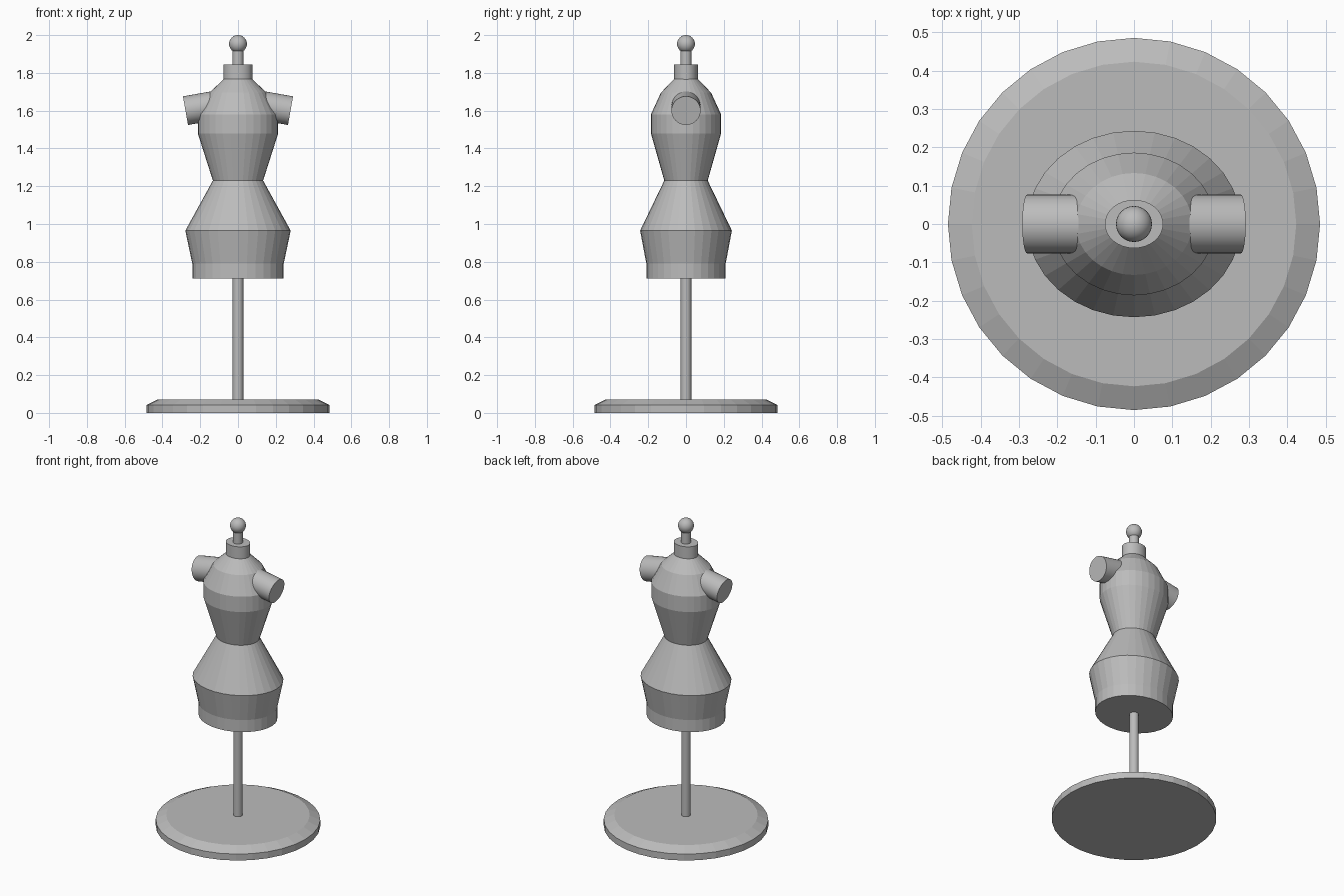
import bpy, bmesh, math
from mathutils import Vector, Matrix

if "Cube" in bpy.data.objects:
    bpy.data.objects.remove(bpy.data.objects["Cube"])

grey = bpy.data.materials.new("plain grey")
grey.diffuse_color = (0.5, 0.5, 0.5, 1)
grey.use_nodes = True
grey.node_tree.nodes["Principled BSDF"].inputs["Base Color"].default_value = grey.diffuse_color


def finish(bm, name, smooth=False):
    bmesh.ops.recalc_face_normals(bm, faces=bm.faces)
    me = bpy.data.meshes.new(name)
    bm.to_mesh(me)
    bm.free()
    me.materials.append(grey)
    ob = bpy.data.objects.new(name, me)
    bpy.context.collection.objects.link(ob)
    if smooth:
        bpy.ops.object.select_all(action='DESELECT')
        ob.select_set(True)
        bpy.context.view_layer.objects.active = ob
        bpy.ops.object.shade_smooth_by_angle(angle=math.radians(30))
    return ob


def loft(name, rings, sides=32, smooth=False, matrix=None):
    """Capped stack of elliptical rings given as (z, x radius, y radius)."""
    bm = bmesh.new()
    loops = []
    for z, rx, ry in rings:
        loops.append([bm.verts.new((rx * math.cos(math.tau * i / sides),
                                    ry * math.sin(math.tau * i / sides), z))
                      for i in range(sides)])
    for a, b in zip(loops, loops[1:]):
        for i in range(sides):
            j = (i + 1) % sides
            bm.faces.new((a[i], a[j], b[j], b[i]))
    bm.faces.new(loops[0][::-1])
    bm.faces.new(loops[-1])
    if matrix:
        bm.transform(matrix)
    return finish(bm, name, smooth)


# Round stand with a chamfered rim, and its pole
loft("base", [(0, 0.485, 0.485), (0.042, 0.485, 0.485), (0.072, 0.423, 0.423)])
loft("pole", [(0.06, 0.028, 0.028), (0.75, 0.028, 0.028)], 24, True)

# Torso, oval in section, from hem to neck
loft("torso", [(0.712, 0.242, 0.21), (0.79, 0.242, 0.21), (0.965, 0.279, 0.243),
               (1.23, 0.133, 0.115), (1.48, 0.213, 0.186), (1.58, 0.213, 0.186),
               (1.695, 0.152, 0.133), (1.77, 0.072, 0.061)])
loft("neck", [(1.765, 0.076, 0.063), (1.845, 0.076, 0.063)], 32, True)

# Finial on the neck
loft("finial_stem", [(1.84, 0.029, 0.029), (1.93, 0.029, 0.029)], 24, True)
bm = bmesh.new()
bmesh.ops.create_uvsphere(bm, u_segments=24, v_segments=16, radius=0.047)
bmesh.ops.translate(bm, verts=bm.verts, vec=(0, 0, 1.953))
finish(bm, "finial_ball", True)

# Arm stumps, drooping slightly outwards
for side, label in ((1, "right"), (-1, "left")):
    axis = Vector((side * math.cos(math.radians(10)), 0, -math.sin(math.radians(10))))
    end = Vector((side * 0.278, 0, 1.60))
    place = Matrix.Translation(end) @ axis.to_track_quat('Z', 'Y').to_matrix().to_4x4()
    loft("arm_stump_" + label, [(-0.17, 0.077, 0.077), (0, 0.077, 0.077)], 32, True, place)
